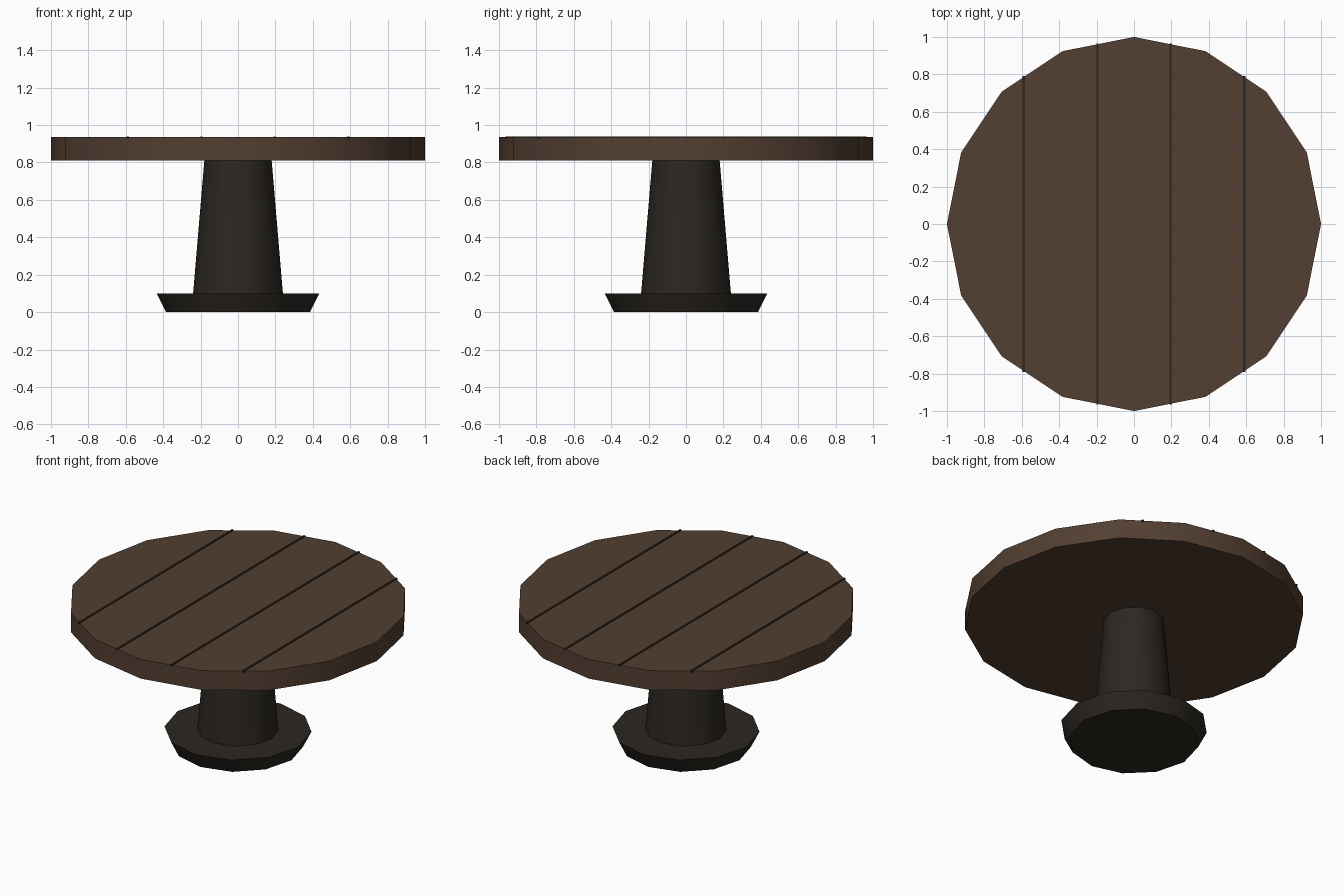
import bpy
import math

if "Cube" in bpy.data.objects:
    bpy.data.objects.remove(bpy.data.objects["Cube"])


def material(name, color):
    mat = bpy.data.materials.new(name)
    mat.diffuse_color = (*color, 1)
    mat.use_nodes = True
    mat.node_tree.nodes["Principled BSDF"].inputs["Base Color"].default_value = mat.diffuse_color
    return mat


wood = material("brown_wood", (0.085, 0.049, 0.031))
dark = material("dark_metal", (0.024, 0.02, 0.015))


def drum(name, sides, r_bottom, r_top, z0, z1, mat):
    # Tapered cylinder between two heights, with a corner on each axis
    bpy.ops.mesh.primitive_cone_add(vertices=sides, radius1=r_bottom, radius2=r_top,
                                    depth=z1 - z0, location=(0, 0, (z0 + z1) / 2))
    obj = bpy.context.object
    obj.name = name
    obj.data.materials.append(mat)
    bpy.ops.object.shade_smooth_by_angle(angle=math.radians(35))
    return obj


# Pedestal
drum("base", 12, 0.385, 0.435, 0.0, 0.10, dark)
drum("column", 12, 0.24, 0.18, 0.10, 0.81, dark)

# Round top
drum("table_top", 16, 1.0, 1.0, 0.81, 0.935, wood)

# Dark seams between the planks, standing slightly proud of the top
for i, (x, half) in enumerate([(-0.59, 0.79), (-0.195, 0.965), (0.195, 0.965), (0.59, 0.79)]):
    bpy.ops.mesh.primitive_cube_add(size=1, location=(x, 0, 0.934))
    seam = bpy.context.object
    seam.name = f"plank_seam_{i + 1}"
    seam.scale = (0.012, 2 * half, 0.012)
    bpy.ops.object.transform_apply(location=False, rotation=False, scale=True)
    seam.data.materials.append(dark)
